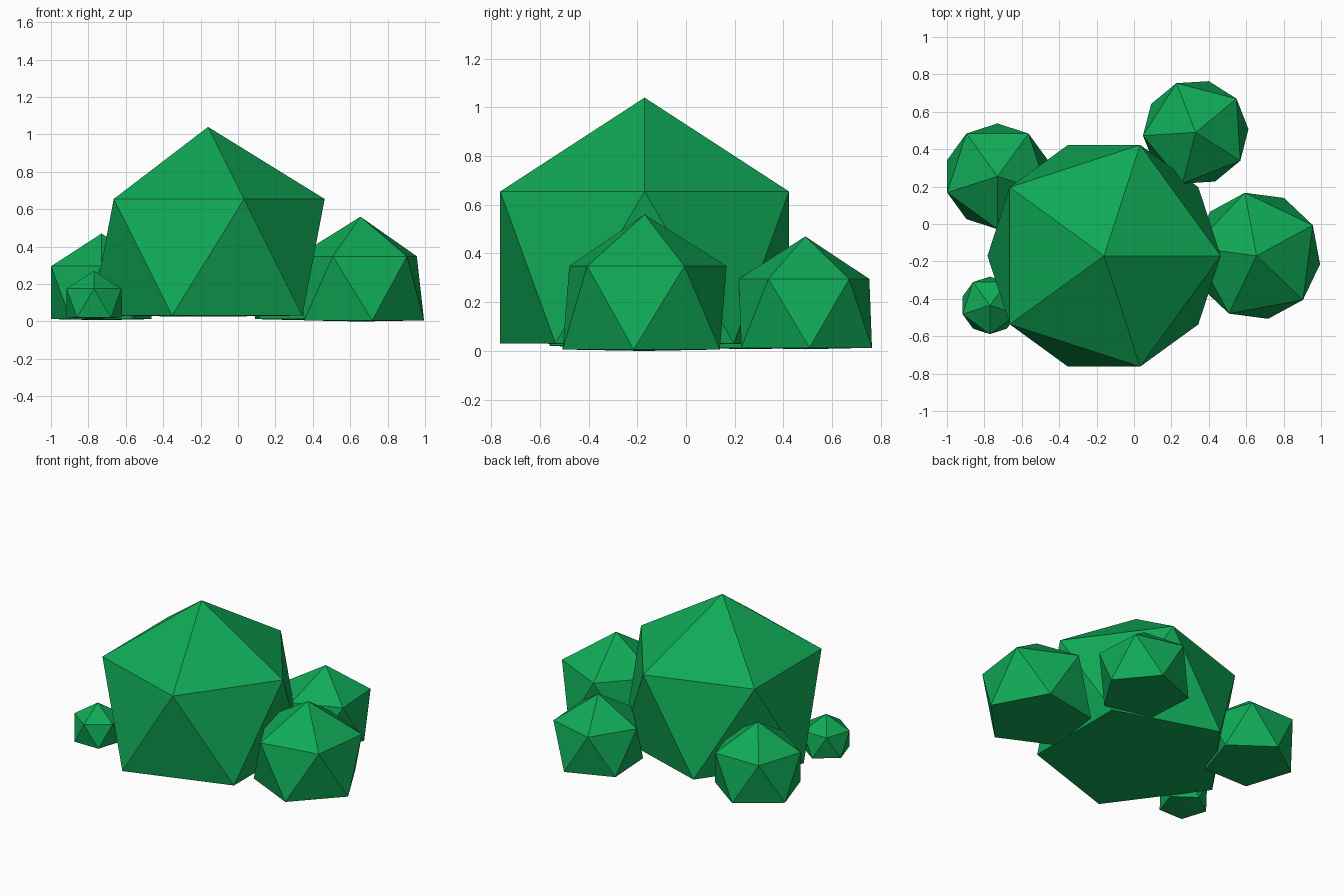
import bpy, bmesh, math
from mathutils import Matrix

if "Cube" in bpy.data.objects:
    bpy.data.objects.remove(bpy.data.objects["Cube"])

green = bpy.data.materials.new("leaf green")
green.diffuse_color = (0.005, 0.40, 0.093, 1)
green.use_nodes = True
green.node_tree.nodes["Principled BSDF"].inputs["Base Color"].default_value = green.diffuse_color


def bush(name, x, y, top, radius, turn):
    """Icosahedron with a vertex up, its bottom tip pressed almost flat."""
    bm = bmesh.new()
    bmesh.ops.create_icosphere(bm, subdivisions=1, radius=radius)
    tip = min(bm.verts, key=lambda v: v.co.z)
    ring = sorted(bm.verts, key=lambda v: v.co.z)[1:6]
    tip.co.z = ring[0].co.z - 0.006
    # point one upper ring vertex along +x, then turn it
    upper = sorted(bm.verts, key=lambda v: v.co.z)[-2]
    start = math.atan2(upper.co.y, upper.co.x)
    spin = Matrix.Rotation(math.radians(turn) - start, 4, 'Z')
    bmesh.ops.transform(bm, matrix=spin, verts=bm.verts)
    mesh = bpy.data.meshes.new(name)
    bm.to_mesh(mesh)
    bm.free()
    mesh.materials.append(green)
    obj = bpy.data.objects.new(name, mesh)
    obj.location = (x, y, top - radius)
    bpy.context.collection.objects.link(obj)


# one large clump with four smaller ones around it
bush("main_bush", -0.16, -0.17, 1.04, 0.697, 0)
bush("right_bush", 0.655, -0.17, 0.56, 0.383, 28.5)
bush("back_bush", 0.33, 0.49, 0.47, 0.316, 39.5)
bush("left_bush", -0.73, 0.255, 0.47, 0.316, 54)
bush("small_bush", -0.77, -0.435, 0.27, 0.172, 54)
